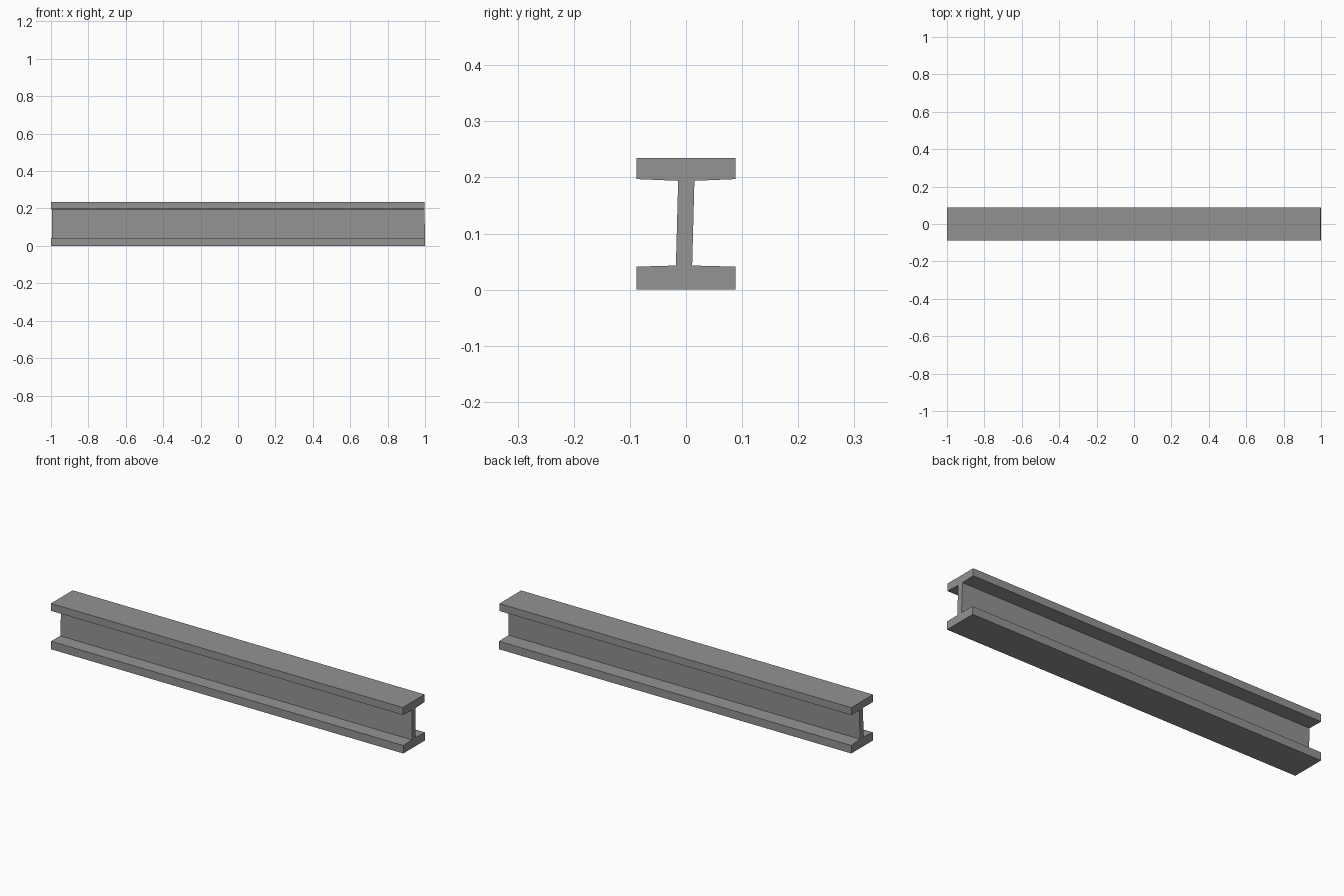
import bpy
import bmesh

cube = bpy.data.objects.get("Cube")
if cube:
    bpy.data.objects.remove(cube, do_unlink=True)

# Plain steel grey
steel = bpy.data.materials.new("steel_grey")
steel.use_nodes = True
grey = (0.29, 0.29, 0.29, 1)
steel.diffuse_color = grey
steel.node_tree.nodes["Principled BSDF"].inputs["Base Color"].default_value = grey

# I-section outline (y, z): bottom flange, leaning web, top flange
W, H = 0.088, 0.235
profile = [
    (-W, 0), (W, 0), (W, 0.041), (0.011, 0.043),
    (0.015, 0.194), (W, 0.197), (W, H), (-W, H),
    (-W, 0.197), (-0.014, 0.194), (-0.018, 0.043), (-W, 0.041),
]


def end_x(side, y, z):
    """Ends are very slightly uneven: right top and left web sit back a little."""
    if side > 0:
        return 1 - 0.003 * z / H
    return -0.995 if abs(y) < W / 2 else -1


# Sweep the outline along the beam
bm = bmesh.new()
left, right = [[bm.verts.new((end_x(s, y, z), y, z)) for y, z in profile]
               for s in (-1, 1)]
n = len(profile)
for i in range(n):
    j = (i + 1) % n
    bm.faces.new((left[i], left[j], right[j], right[i]))

# Each end is capped by two flanges and a web
for ring in (left, right):
    for ids in ((0, 1, 2, 3, 10, 11), (3, 4, 9, 10), (4, 5, 6, 7, 8, 9)):
        bm.faces.new([ring[i] for i in ids])
bmesh.ops.recalc_face_normals(bm, faces=bm.faces)

mesh = bpy.data.meshes.new("steel_beam")
bm.to_mesh(mesh)
bm.free()
mesh.materials.append(steel)
bpy.context.collection.objects.link(bpy.data.objects.new("steel_beam", mesh))
